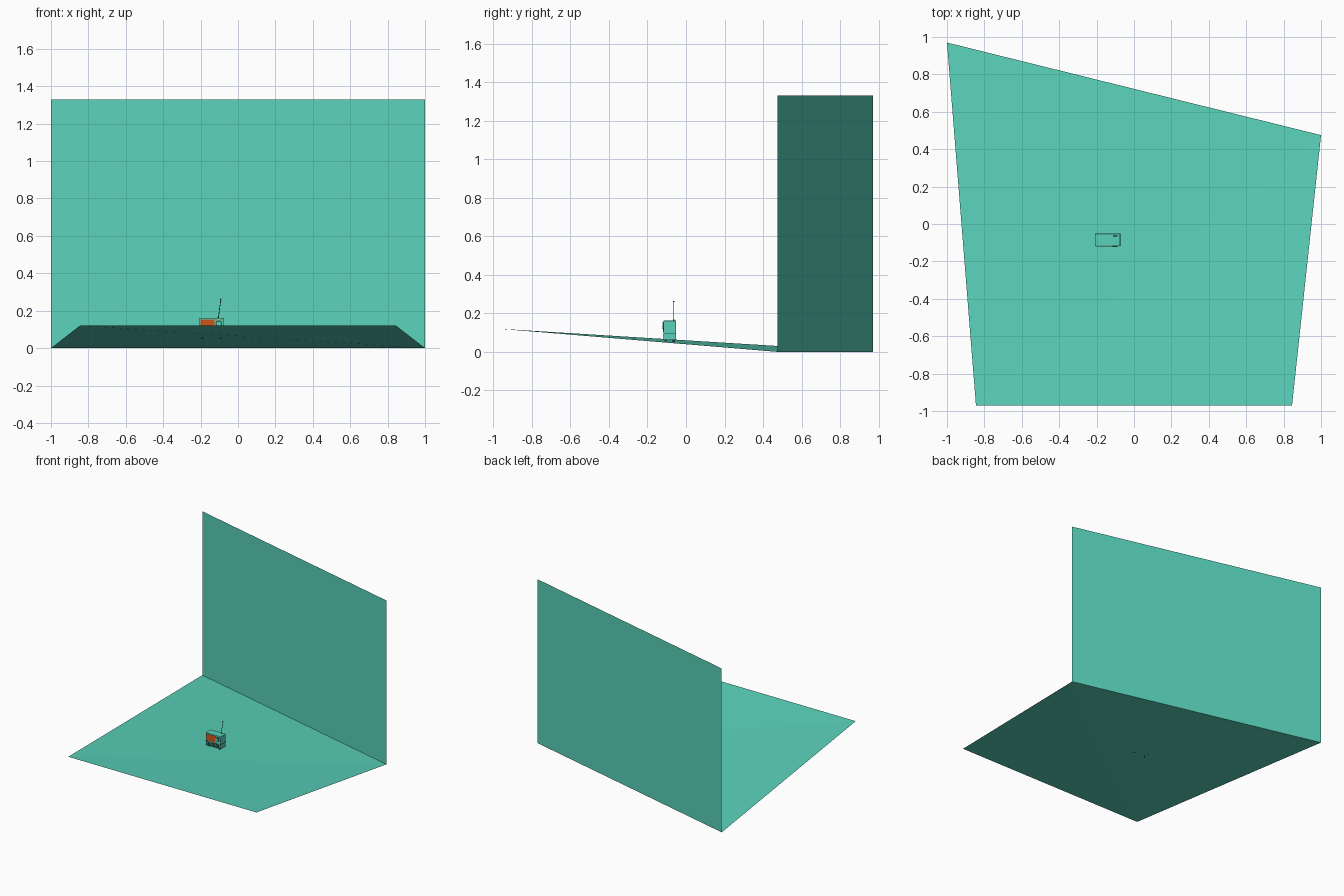
import bpy, math
from mathutils import Vector

if "Cube" in bpy.data.objects:
    bpy.data.objects.remove(bpy.data.objects["Cube"])


def material(name, rgb):
    m = bpy.data.materials.new(name)
    m.diffuse_color = (*rgb, 1)
    m.use_nodes = True
    m.node_tree.nodes["Principled BSDF"].inputs["Base Color"].default_value = m.diffuse_color
    return m


TEAL = material("teal", (0.1, 0.64, 0.49))
ORANGE = material("orange", (0.65, 0.09, 0.01))
DARK = material("dark", (0.02, 0.06, 0.05))


def sheet(name, verts, faces):
    me = bpy.data.meshes.new(name)
    me.from_pydata(verts, [], faces)
    me.materials.append(TEAL)
    ob = bpy.data.objects.new(name, me)
    bpy.context.collection.objects.link(ob)
    return ob


def box(name, lo, hi, mat, bevel=0):
    lo, hi = Vector(lo), Vector(hi)
    bpy.ops.mesh.primitive_cube_add(size=1, location=(lo + hi) / 2)
    ob = bpy.context.object
    ob.name = name
    ob.scale = hi - lo
    bpy.ops.object.transform_apply(location=False, rotation=False, scale=True)
    ob.data.materials.append(mat)
    if bevel:
        b = ob.modifiers.new("bevel", 'BEVEL')
        b.width, b.segments = bevel, 2
    return ob


def rod(name, a, b, r, mat, sides=20):
    a, b = Vector(a), Vector(b)
    bpy.ops.mesh.primitive_cylinder_add(vertices=sides, radius=r, depth=(b - a).length,
                                        location=(a + b) / 2)
    ob = bpy.context.object
    ob.name = name
    ob.rotation_euler = (b - a).to_track_quat('Z', 'Y').to_euler()
    ob.data.materials.append(mat)
    bpy.ops.object.shade_smooth_by_angle()
    return ob


# Backdrop: sloping floor (split on one diagonal) and upright wall
BL, BR = (-1, 0.97, 0), (1, 0.475, 0)
FL, FR = (-0.845, -0.97, 0.12), (0.845, -0.97, 0.12)
sheet("floor", [BL, FL, BR, FR], [(0, 1, 2), (1, 3, 2)])
sheet("back_wall", [BL, BR, (1, 0.475, 1.33), (-1, 0.97, 1.33)], [(0, 1, 2, 3)])

# Radio case
X0, X1, Y0, Y1 = -0.208, -0.074, -0.117, -0.052
box("radio_case", (X0, Y0, 0.062), (X1, Y1, 0.162), TEAL, 0.002)
box("case_band", (X0 - 0.0007, Y0 - 0.0007, 0.095), (X1 + 0.0007, Y1 + 0.0007, 0.0985), DARK)

# Orange speaker panel with slats
box("speaker_panel", (-0.201, Y0 - 0.002, 0.103), (-0.125, Y0 + 0.002, 0.154), ORANGE)
for i in range(5):
    z = 0.067 + i * 0.0055
    box("lower_slat", (-0.2, Y0 - 0.0015, z), (-0.083, Y0 + 0.001, z + 0.0025), DARK)

# Tuning dial and small knobs
rod("dial_ring", (-0.103, Y0 + 0.001, 0.131), (-0.103, Y0 - 0.003, 0.131), 0.017, DARK, 24)
rod("dial", (-0.103, Y0, 0.131), (-0.103, Y0 - 0.006, 0.131), 0.012, TEAL, 24)
for x in (-0.118, -0.086):
    rod("knob", (x, Y0, 0.152), (x, Y0 - 0.004, 0.152), 0.004, ORANGE, 12)

# Feet
for x in (X0 + 0.018, X1 - 0.018):
    for y in (Y0 + 0.012, Y1 - 0.012):
        rod("foot", (x, y, 0.0525), (x, y, 0.063), 0.007, DARK, 12)

# Antenna with tip
rod("antenna_socket", (-0.105, -0.064, 0.161), (-0.1043, -0.064, 0.167), 0.004, DARK, 12)
rod("antenna", (-0.105, -0.064, 0.161), (-0.092, -0.064, 0.26), 0.0018, DARK, 8)
rod("antenna_tip", (-0.092, -0.064, 0.258), (-0.0913, -0.064, 0.264), 0.0035, DARK, 10)
